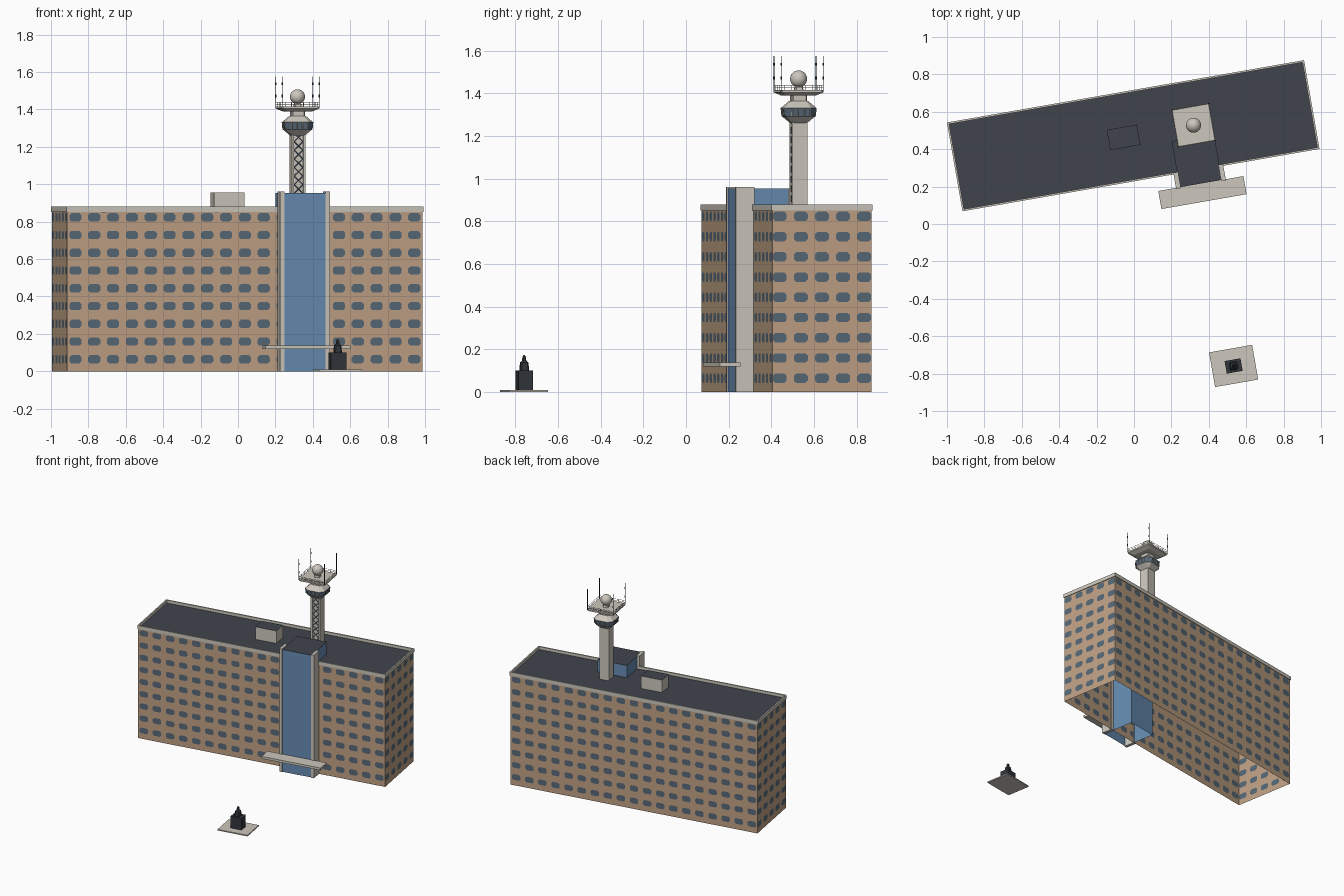
import bpy, bmesh, math
from mathutils import Matrix, Vector

if "Cube" in bpy.data.objects:
    bpy.data.objects.remove(bpy.data.objects["Cube"])

# Everything is laid out in the building's own axes, then turned into place
FRAME = Matrix.Translation((-0.004, 0.472, 0)) @ Matrix.Rotation(math.radians(9.9), 4, 'Z')


def material(name, *srgb):
    rgb = [((c + 0.055) / 1.055) ** 2.4 for c in srgb] + [1]
    m = bpy.data.materials.new(name)
    m.use_nodes = True
    m.diffuse_color = rgb
    m.node_tree.nodes["Principled BSDF"].inputs["Base Color"].default_value = rgb
    return m


TAN = material("tan_panel", 0.75, 0.63, 0.52)
GLASS = material("window_glass", 0.34, 0.41, 0.47)
STONE = material("pale_concrete", 0.80, 0.78, 0.74)
BLUE = material("blue_glazing", 0.40, 0.55, 0.70)
ROOF = material("dark_roofing", 0.25, 0.27, 0.30)
DARK = material("dark_metal", 0.19, 0.21, 0.23)


def finish(name, bm, *mats, rule=None):
    if rule:
        bm.normal_update()
        for f in bm.faces:
            f.material_index = rule(f)
    bm.transform(FRAME)
    mesh = bpy.data.meshes.new(name)
    bm.to_mesh(mesh)
    bm.free()
    for m in mats:
        mesh.materials.append(m)
    ob = bpy.data.objects.new(name, mesh)
    bpy.context.collection.objects.link(ob)
    return ob


def add_box(bm, u, v, z):
    size = Matrix.Diagonal((u[1] - u[0], v[1] - v[0], z[1] - z[0], 1))
    mid = Matrix.Translation((sum(u) / 2, sum(v) / 2, sum(z) / 2))
    return bmesh.ops.create_cube(bm, size=1, matrix=mid @ size)["verts"]


def box(name, u, v, z, *mats, rule=None, open_base=False):
    bm = bmesh.new()
    add_box(bm, u, v, z)
    if open_base:
        low = min(bm.faces, key=lambda f: f.calc_center_median().z)
        bmesh.ops.delete(bm, geom=[low], context='FACES_ONLY')
    return finish(name, bm, *mats, rule=rule)


def around(c, half):
    return (c - half, c + half)


def add_bar(bm, a, b, r, sides=4):
    a, b = Vector(a), Vector(b)
    turn = (b - a).to_track_quat('Z', 'Y').to_matrix().to_4x4()
    bmesh.ops.create_cone(bm, cap_ends=True, segments=sides, radius1=r, radius2=r,
                          depth=(b - a).length, matrix=Matrix.Translation((a + b) / 2) @ turn)


def loft(name, u, v, rings, *mats, rule=None):
    """Stack of chamfered squares given as (half width, corner cut, height)."""
    bm = bmesh.new()
    loops = []
    for h, c, z in rings:
        k = h - c
        pts = [(h, -k), (h, k), (k, h), (-k, h), (-h, k), (-h, -k), (-k, -h), (k, -h)]
        loops.append([bm.verts.new((u + x, v + y, z)) for x, y in pts])
    for a, b in zip(loops, loops[1:]):
        for i in range(8):
            j = (i + 1) % 8
            bm.faces.new((a[i], a[j], b[j], b[i]))
    bm.faces.new(loops[0][::-1])
    bm.faces.new(loops[-1])
    return finish(name, bm, *mats, rule=rule)


# Main block: open shell whose walls carry a grid of chamfered windows
HU, HV, TOP = 0.964, 0.236, 0.86
WIN_W, WIN_H, CUT = 0.033, 0.022, 0.011


def bounds(centres, low, high):
    return [low] + [(a + b) / 2 for a, b in zip(centres, centres[1:])] + [high]


def add_wall(bm, half, dist, turn, columns, pitch):
    rot = Matrix.Rotation(turn, 4, 'Z')
    xs = [(i - (columns - 1) / 2) * pitch for i in range(columns)]
    zs = [0.064 + 0.0949 * i for i in range(9)]
    xb, zb = bounds(xs, -half, half), bounds(zs, 0, TOP)

    def vert(x, z):
        return bm.verts.new(rot @ Vector((x, -dist, z)))

    for i, x in enumerate(xs):
        for j, z in enumerate(zs):
            corners = [vert(xb[i + p], zb[j + q]) for p, q in ((0, 0), (1, 0), (1, 1), (0, 1))]
            w, h = WIN_W, WIN_H
            shape = [(-w, CUT - h), (CUT - w, -h), (w - CUT, -h), (w, CUT - h),
                     (w, h - CUT), (w - CUT, h), (CUT - w, h), (-w, h - CUT)]
            pane = [vert(x + a, z + b) for a, b in shape]
            bm.faces.new(pane).material_index = 1
            for k in range(4):
                a, b, c = pane[2 * k], pane[2 * k + 1], pane[(2 * k + 2) % 8]
                bm.faces.new((corners[k], b, a))
                bm.faces.new((corners[k], corners[(k + 1) % 4], c, b))


walls = bmesh.new()
for side in (0, math.pi):
    add_wall(walls, HU, HV, side, 19, 0.1022)
    add_wall(walls, HV, HU, side + math.pi / 2, 5, 0.1005)
bmesh.ops.remove_doubles(walls, verts=walls.verts, dist=0.0005)
finish("main_walls", walls, TAN, GLASS)

# Roof deck and parapet
box("roof_deck", (-HU, HU), (-HV, HV), (0.85, 0.858), ROOF)
parapet = bmesh.new()
for s in (-1, 1):
    add_box(parapet, (-0.969, 0.969), sorted((s * 0.241, s * 0.231)), (0.852, 0.88))
    add_box(parapet, sorted((s * 0.969, s * 0.959)), (-0.231, 0.231), (0.852, 0.88))
finish("parapet", parapet, STONE)


def dark_top(f):
    return int(f.normal.z > 0.5)


box("roof_plant_room", around(-0.0525, 0.082), around(0, 0.055), (0.855, 0.955),
    STONE, ROOF, rule=dark_top)

# Glazed lift and stair shaft with flanking fins and entrance canopy
box("glazed_shaft", (0.197, 0.427), (-0.314, -0.065), (0, 0.953), BLUE, ROOF,
    rule=dark_top, open_base=True)
for side, u in (("right", (0.177, 0.2)), ("left", (0.424, 0.447))):
    box(side + "_shaft_fin", u, (-0.32, -0.232), (0, 0.96), STONE)
box("entrance_canopy", around(0.312, 0.231), (-0.412, -0.314), (0.12, 0.138), STONE)

# Control tower shaft: recessed front with zigzag lattice
TU, TV = 0.327, 0.0
box("tower_shaft", around(TU, 0.037), (-0.027, 0.037), (0.855, 1.27), STONE)
for side, c in (("right", TU - 0.031), ("left", TU + 0.031)):
    box("tower_" + side + "_pier", around(c, 0.006), (-0.037, -0.026), (0.855, 1.27), STONE)
lattice = bmesh.new()
STEP = 0.046
for i in range(9):
    z = 0.86 + STEP * i
    for s in (-1, 1):
        kink = s if i % 2 else -s
        add_bar(lattice, (TU + kink * 0.024, -0.031, z),
                (TU - kink * 0.024, -0.031, z + STEP), 0.0025)
finish("tower_lattice", lattice, GLASS)

# Observation cab with glazed band and mullions
loft("observation_cab", TU, TV,
     [(0.037, 0.008, 1.262), (0.072, 0.03, 1.293), (0.076, 0.03, 1.332),
      (0.072, 0.028, 1.336), (0.04, 0.01, 1.365)], STONE, GLASS,
     rule=lambda f: int(abs(f.normal.z) < 0.3))
mullions = bmesh.new()
for k in range(4):
    rot = Matrix.Rotation(k * math.pi / 2, 4, 'Z')
    for x in (-0.043, -0.015, 0.015, 0.043):
        a, b = (rot @ Vector((x, -d, z)) for d, z in ((0.072, 1.293), (0.076, 1.332)))
        shift = Vector((TU, TV, 0))
        add_bar(mullions, a + shift, b + shift, 0.0025)
finish("cab_mullions", mullions, STONE)

# Top platform with railing, masts and radar dome
loft("tower_neck", TU, TV, [(0.036, 0.006, 1.36), (0.036, 0.006, 1.395)], STONE)
loft("top_platform", TU, TV, [(0.07, 0.006, 1.39), (0.102, 0.008, 1.405), (0.102, 0.008, 1.416)],
     STONE)
rail, masts = bmesh.new(), bmesh.new()
E = 0.1
for k in range(4):
    rot = Matrix.Translation((TU, TV, 0)) @ Matrix.Rotation(k * math.pi / 2, 4, 'Z')
    for z in (1.426, 1.438):
        add_bar(rail, rot @ Vector((-E, -E, z)), rot @ Vector((E, -E, z)), 0.0015)
    for i in range(4):
        x = -E + i * E / 2
        add_bar(rail, rot @ Vector((x, -E, 1.41)), rot @ Vector((x, -E, 1.438)), 0.0015)
    add_bar(masts, rot @ Vector((E, E, 1.41)), rot @ Vector((E, E, 1.575)), 0.002, 6)
    for z in (1.465, 1.53):
        add_bar(masts, rot @ Vector((E, E, z)), rot @ Vector((E, E, z + 0.014)), 0.004, 6)
finish("platform_railing", rail, STONE)
finish("antenna_masts", masts, DARK)
dome = bmesh.new()
bmesh.ops.create_uvsphere(dome, u_segments=24, v_segments=16, radius=0.04,
                          matrix=Matrix.Translation((TU, TV, 1.468)))
for f in dome.faces:
    f.smooth = True
finish("radar_dome", dome, STONE)
loft("dome_pedestal", TU, TV, [(0.022, 0.007, 1.41), (0.016, 0.005, 1.44)], STONE)

# Monument on its paved slab
MU, MV = 0.317, -1.305
box("monument_slab", around(MU, 0.117), around(MV, 0.094), (0, 0.009), STONE)
box("monument_plinth", around(MU, 0.043), around(MV, 0.034), (0.009, 0.1), DARK)
loft("monument_figure", MU, MV,
     [(0.021, 0.006, 0.1), (0.018, 0.006, 0.138), (0.009, 0.004, 0.147),
      (0.008, 0.003, 0.163), (0.003, 0.001, 0.172)], DARK)
